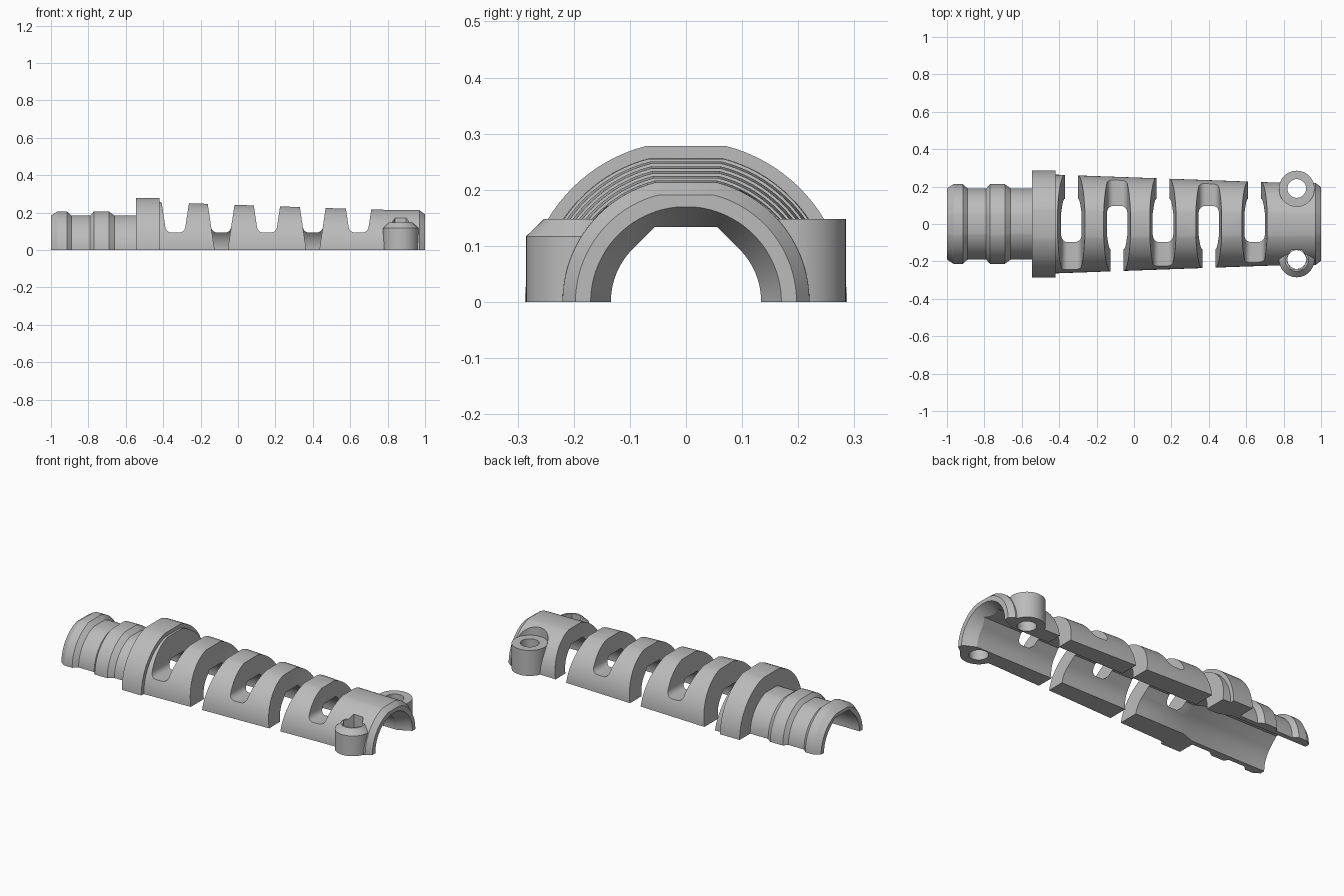
import bpy, math

cube = bpy.data.objects.get("Cube")
if cube:
    bpy.data.objects.remove(cube, do_unlink=True)

grey = bpy.data.materials.new("matte_grey")
grey.use_nodes = True
colour = (0.5, 0.5, 0.5, 1)
grey.diffuse_color = colour
grey.node_tree.nodes["Principled BSDF"].inputs["Base Color"].default_value = colour

FLAT = 0.968  # printed tops are truncated at this share of the radius


def loft(name, rings):
    """Closed solid through rings of equal point count."""
    n = len(rings[0])
    faces = [tuple(range(n)), tuple(range((len(rings) - 1) * n, len(rings) * n))]
    for k in range(len(rings) - 1):
        for i in range(n):
            j = (i + 1) % n
            faces.append((k * n + i, k * n + j, (k + 1) * n + j, (k + 1) * n + i))
    mesh = bpy.data.meshes.new(name)
    mesh.from_pydata([p for r in rings for p in r], [], faces)
    mesh.materials.append(grey)
    obj = bpy.data.objects.new(name, mesh)
    bpy.context.collection.objects.link(obj)
    bpy.context.view_layer.objects.active = obj
    bpy.ops.object.mode_set(mode='EDIT')
    bpy.ops.mesh.select_all(action='SELECT')
    bpy.ops.mesh.normals_make_consistent(inside=False)
    bpy.ops.object.mode_set(mode='OBJECT')
    return obj


def arch(x, r, limit, steps, foot=0.0):
    """Half-round section with its crown left open for a flat."""
    side = [(r * math.cos(limit * i / steps), r * math.sin(limit * i / steps))
            for i in range(steps + 1)]
    if foot:
        side.insert(0, (r, -foot))
    return [(x, y, z) for y, z in side] + [(x, -y, z) for y, z in reversed(side)]


def teardrop(x, r):
    """Bore section with slopes at 45 degrees and a flat roof."""
    pts = arch(x, r, math.pi / 4, 12, 0.1)
    mid = len(pts) // 2
    y = r * (math.sqrt(2) - 1)
    return pts[:mid] + [(x, y, r), (x, -y, r)] + pts[mid:]


def post(name, x, y, levels, sides=48):
    return loft(name, [[(x + r * math.cos(math.tau * i / sides),
                         y + r * math.sin(math.tau * i / sides), z)
                        for i in range(sides)] for z, r in levels])


def combine(target, tool, operation):
    mod = target.modifiers.new(operation, 'BOOLEAN')
    mod.operation, mod.solver, mod.object = operation, 'EXACT', tool
    bpy.context.view_layer.objects.active = target
    bpy.ops.object.modifier_apply(modifier=mod.name)
    bpy.data.objects.remove(tool, do_unlink=True)


# Ribbed neck, collar, tapering sleeve and chamfered clamp end
profile = [(-1, .19), (-.965, .213), (-.915, .213), (-.89, .19), (-.79, .19),
           (-.77, .213), (-.69, .213), (-.66, .19), (-.545, .19),
           (-.545, .287), (-.42, .287), (-.42, .264), (.72, .223),
           (.97, .22), (1, .197)]
shell = loft("cable_sleeve_half",
             [arch(x, r, math.asin(FLAT), 20) for x, r in profile])

# Screw posts on both sides of the clamp end
px, py, top = .87, .19, .148
combine(shell, post("notch", px, py, [(top, .096), (.4, .096)]), 'DIFFERENCE')
combine(shell, post("left_post", px, py, [(0, .095), (top, .095)]), 'UNION')
combine(shell, post("right_post", px, -py,
                    [(0, .095), (.117, .095), (top, .063)]), 'UNION')

# Cable bore, wider in the neck, with a flared mouth
bore = [(-1.1, .163), (-.52, .163), (-.44, .134), (1.1, .134)]
combine(shell, loft("bore", [teardrop(x, r) for x, r in bore]), 'DIFFERENCE')
combine(shell, loft("mouth", [arch(x, r, 1.5, 24, 0.1)
                              for x, r in [(.91, .125), (1.01, .175)]]), 'DIFFERENCE')

# Screw holes and the hexagonal nut pocket
for y in (py, -py):
    combine(shell, post("hole", px, y, [(-.1, .05), (.4, .05)]), 'DIFFERENCE')
combine(shell, post("nut_pocket", px, -py, [(.09, .059), (.4, .059)], 6), 'DIFFERENCE')


def half_width(z):
    return .035 + .15 * z


def slot_section(x, y, floor, fillet):
    """Flaring slot with rounded floor corners."""
    right = [(half_width(.4), .4)]
    for i in range(7):
        a = math.pi / 2 * i / 6
        z = floor + fillet * (1 - math.sin(a))
        right.append((half_width(z) - fillet * (1 - math.cos(a)), z))
    return [(x + w, y, z) for w, z in right] + [(x - w, y, z) for w, z in reversed(right)]


# Flex slots, open to alternate sides
for i in range(5):
    x = -.335 + .245 * i
    side = 1 if i % 2 == 0 else -1
    closed = [slot_section(x, y, .093, .028) for y in (-.4 * side, .02 * side)]
    opened = [slot_section(x, y, -.1, .01) for y in (0, .4 * side)]
    combine(shell, loft("slot_closed", closed), 'DIFFERENCE')
    combine(shell, loft("slot_open", opened), 'DIFFERENCE')

# Smooth curved walls, crisp edges
bpy.ops.object.select_all(action='DESELECT')
shell.select_set(True)
bpy.context.view_layer.objects.active = shell
bpy.ops.object.shade_smooth_by_angle(angle=math.radians(25))
